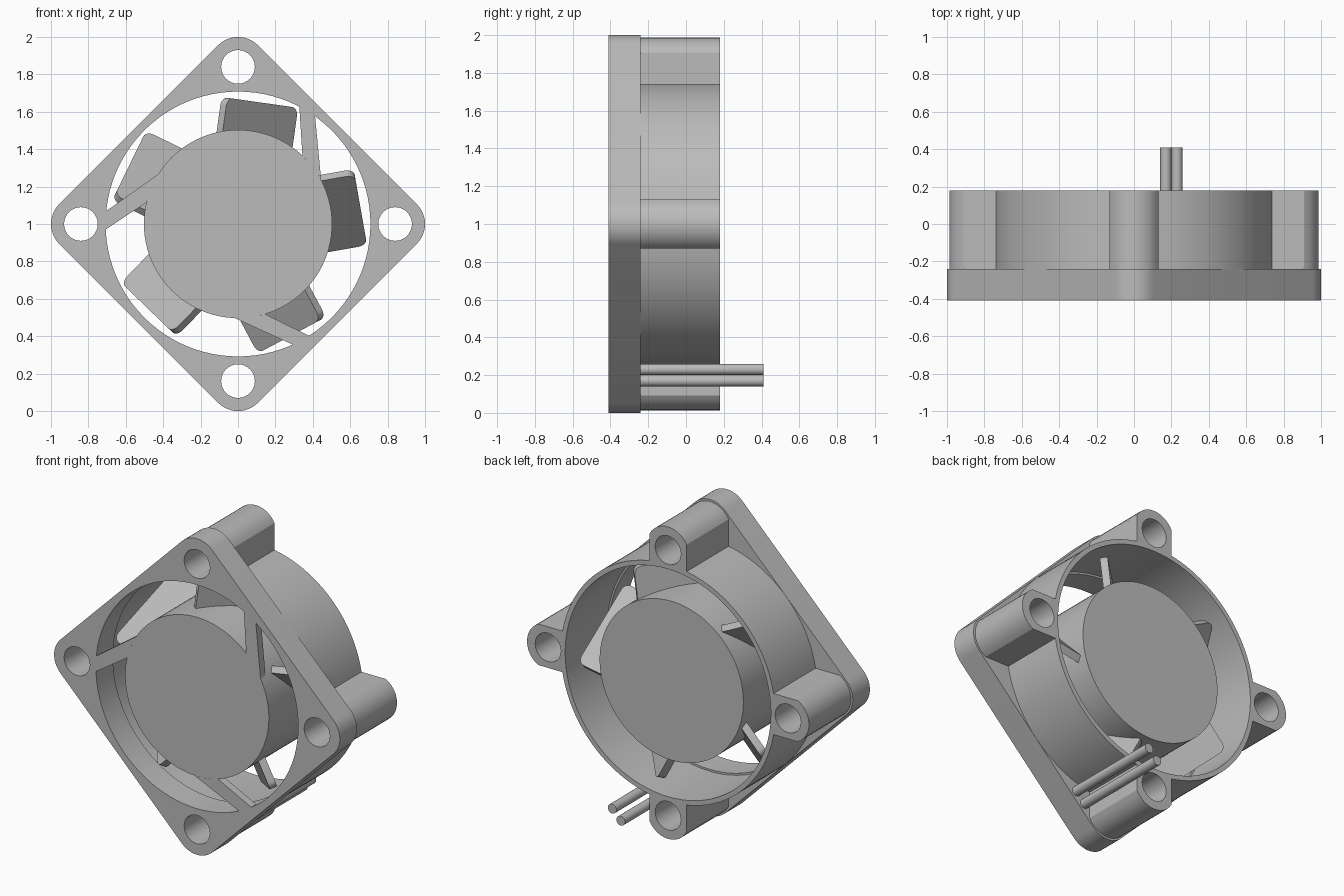
import bpy, bmesh, math
from math import sin, cos, radians, pi, sqrt, atan2
from mathutils import Matrix, Vector

if "Cube" in bpy.data.objects:
    bpy.data.objects.remove(bpy.data.objects["Cube"])

grey = bpy.data.materials.new("grey_plastic")
grey.diffuse_color = (0.5, 0.5, 0.5, 1)
grey.use_nodes = True
grey.node_tree.nodes["Principled BSDF"].inputs["Base Color"].default_value = grey.diffuse_color


def arc(r, a0, a1, n, c=(0, 0)):
    """Points on an arc, angles in degrees."""
    return [(c[0] + r * cos(radians(a0 + (a1 - a0) * i / n)),
             c[1] + r * sin(radians(a0 + (a1 - a0) * i / n))) for i in range(n + 1)]


def circle(r, n, c=(0, 0)):
    return arc(r, 0, 360, n, c)[:-1]


def turn(pts, deg):
    a = radians(deg)
    return [(x * cos(a) - y * sin(a), x * sin(a) + y * cos(a)) for x, y in pts]


def finish(ob):
    ob.data.materials.clear()
    ob.data.materials.append(grey)
    bpy.ops.object.select_all(action='DESELECT')
    ob.select_set(True)
    bpy.context.view_layer.objects.active = ob
    bpy.ops.object.shade_smooth_by_angle(angle=radians(30))


def extrude(name, loops, y0, y1):
    """Extrude a front-facing profile (outline plus holes) from y0 to y1."""
    cu = bpy.data.curves.new(name, 'CURVE')
    cu.dimensions = '2D'
    cu.fill_mode = 'BOTH'
    cu.extrude = (y1 - y0) / 2
    for pts in loops:
        sp = cu.splines.new('POLY')
        sp.points.add(len(pts) - 1)
        for p, (x, y) in zip(sp.points, pts):
            p.co = (x, y, 0, 1)
        sp.use_cyclic_u = True
    ob = bpy.data.objects.new(name, cu)
    bpy.context.collection.objects.link(ob)
    bpy.ops.object.select_all(action='DESELECT')
    ob.select_set(True)
    bpy.context.view_layer.objects.active = ob
    bpy.ops.object.convert(target='MESH')
    ob = bpy.context.view_layer.objects.active
    ob.data.transform(Matrix.Translation((0, (y0 + y1) / 2, 1)) @ Matrix.Rotation(pi / 2, 4, 'X'))
    bm = bmesh.new()
    bm.from_mesh(ob.data)
    bmesh.ops.remove_doubles(bm, verts=bm.verts, dist=1e-5)
    bmesh.ops.recalc_face_normals(bm, faces=bm.faces)
    bm.to_mesh(ob.data)
    bm.free()
    finish(ob)
    return ob


FRONT, STEP, BACK = -0.41, -0.24, 0.18
BORE, HUB = 0.708, 0.503
screw_holes = [turn(circle(0.09, 32, (0.84, 0)), k * 90) for k in range(4)]

# Front plate: diamond with rounded corners
outline = []
for k in range(4):
    outline += turn(arc(0.15, -45, 45, 12, (0.85, 0)), k * 90)
extrude("front_plate", [outline, circle(BORE, 96)] + screw_holes, FRONT, STEP)

# Rear shroud: thin ring with four flat-sided screw bosses
half, ring, boss = 0.13, 0.75, 0.147
b = math.degrees(math.asin(half / boss))
a = math.degrees(math.asin(half / ring))
outline = []
for k in range(4):
    outline += turn(arc(boss, -b, b, 12, (0.84, 0)) + arc(ring, a, 90 - a, 24), k * 90)
extrude("rear_shroud", [outline, circle(0.72, 96)] + screw_holes, STEP, BACK)

# Central hub
extrude("hub", [circle(HUB, 96)], FRONT, 0.145)

# Three slanted struts joining plate and hub
strut = arc(BORE, 54.4, 62.4, 4) + arc(HUB, 46.8, 27.9, 6)
for k in range(3):
    extrude("strut_%d" % (k + 1), [turn(strut, 120 * k)], FRONT, FRONT + 0.05)

# Five pitched blades with rounded tips
L, T, TIP, ROOT, R = 0.54, 0.045, 0.66, 0.40, 0.045
profile = ([(-L / 2, ROOT), (L / 2, ROOT)]
           + arc(R, 0, 90, 6, (L / 2 - R, TIP - R))
           + arc(R, 90, 180, 6, (-L / 2 + R, TIP - R)))
for k in range(5):
    blade = extrude("blade_%d" % (k + 1), [profile], -T / 2, T / 2)
    to_origin = Matrix.Translation((0, 0, -1))
    pitch = Matrix.Rotation(radians(45), 4, 'Z')
    place = Matrix.Translation((0.025, -0.1, 0))
    spin = Matrix.Rotation(radians(8 + 72 * k), 4, 'Y')
    blade.data.transform(Matrix.Translation((0, 0, 1)) @ spin @ place @ pitch @ to_origin)

# Two wires leaving towards the back
for i, p in enumerate((0.17, 0.23)):
    extrude("wire_%d" % (i + 1), [circle(0.03, 24, (p, p - 1))], STEP, 0.41)
